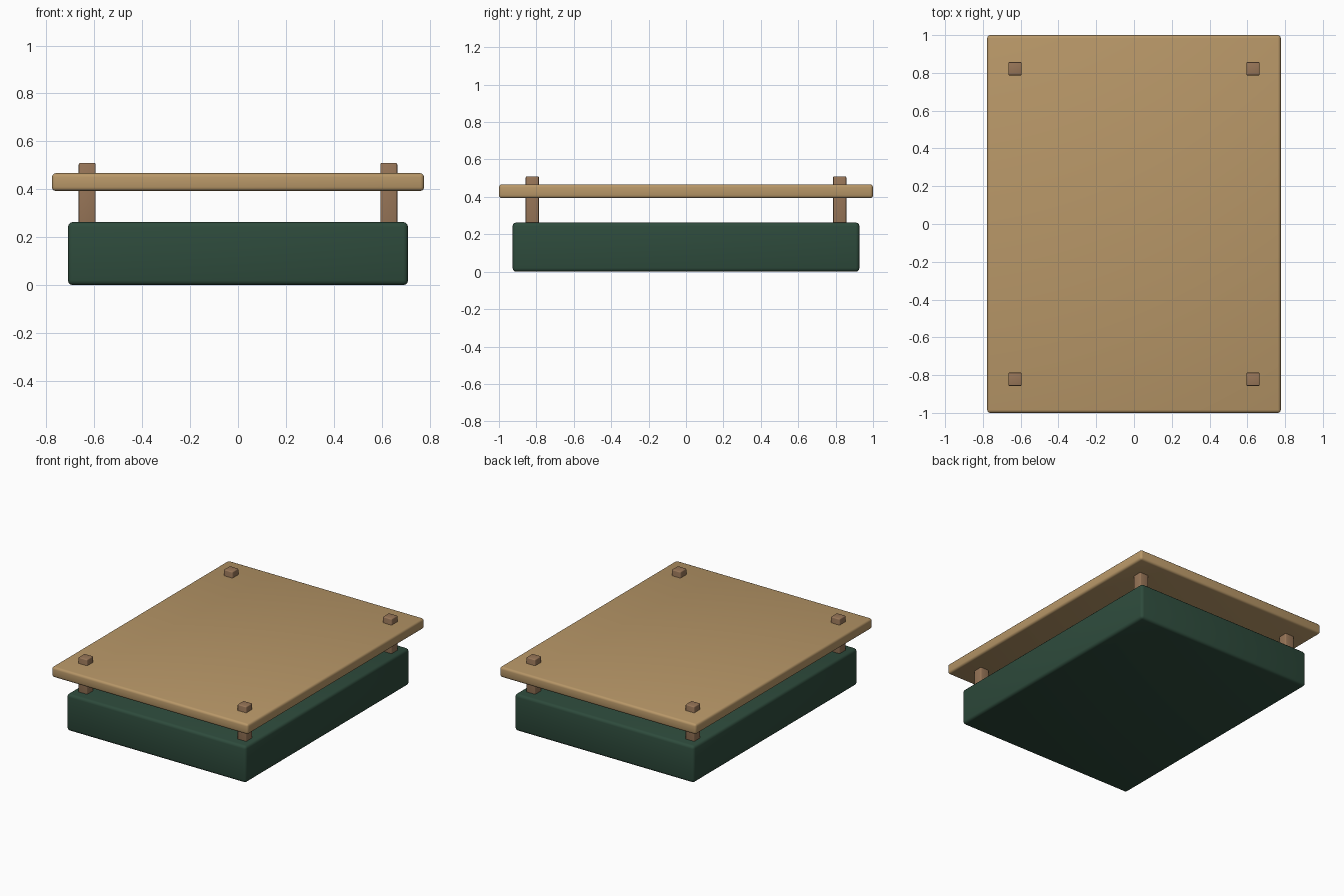
import bpy
import math

if "Cube" in bpy.data.objects:
    bpy.data.objects.remove(bpy.data.objects["Cube"], do_unlink=True)


def make_material(name, rgb):
    mat = bpy.data.materials.new(name)
    mat.use_nodes = True
    color = (*rgb, 1.0)
    mat.diffuse_color = color
    mat.node_tree.nodes["Principled BSDF"].inputs["Base Color"].default_value = color
    return mat


def rounded_box(name, half_x, half_y, bottom, top, bevel, mat, x=0, y=0):
    """Box with softly rounded edges, placed by half widths and heights."""
    bpy.ops.mesh.primitive_cube_add(size=2, location=(x, y, (bottom + top) / 2))
    obj = bpy.context.object
    obj.name = name
    obj.scale = (half_x, half_y, (top - bottom) / 2)
    bpy.ops.object.transform_apply(location=False, rotation=False, scale=True)
    mod = obj.modifiers.new("rounded_edges", "BEVEL")
    mod.width = bevel
    mod.segments = 3
    bpy.ops.object.modifier_apply(modifier=mod.name)
    bpy.ops.object.shade_smooth_by_angle(angle=math.radians(35))
    obj.data.materials.append(mat)
    return obj


green = make_material("dark_green", (0.027, 0.070, 0.045))
tan = make_material("light_wood", (0.479, 0.310, 0.138))
brown = make_material("brown_wood", (0.314, 0.181, 0.098))

# Base block and overhanging top board
rounded_box("base", 0.71, 0.927, 0, 0.263, 0.02, green)
rounded_box("top_board", 0.777, 1.0, 0.393, 0.467, 0.016, tan)

# Corner posts rising from the base through the board
for side, x in (("right", -0.63), ("left", 0.63)):
    for end, y in (("front", -0.822), ("back", 0.822)):
        rounded_box(f"{end}_{side}_post", 0.035, 0.035, 0.24, 0.51, 0.006, brown, x, y)
